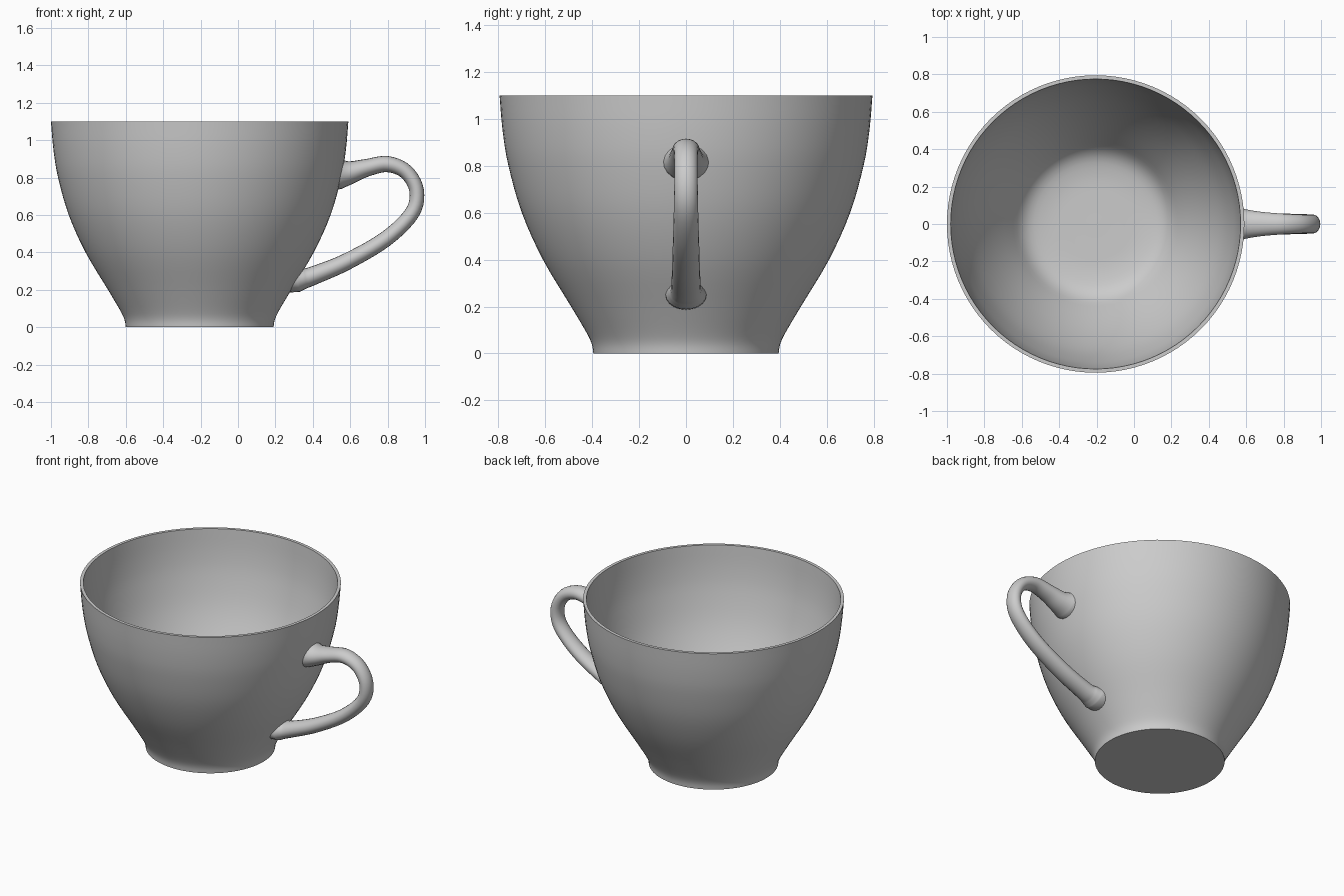
import bpy, bmesh
from math import sin, cos, pi, sqrt
from mathutils import Vector

if "Cube" in bpy.data.objects:
    bpy.data.objects.remove(bpy.data.objects["Cube"])

AXIS_X = -0.205
# outer wall and inner wall as (radius, z)
OUTER = [(0.395, 0), (0.402, 0.04), (0.425, 0.09), (0.49, 0.2), (0.61, 0.4),
         (0.70, 0.6), (0.757, 0.8), (0.782, 0.95), (0.795, 1.1)]
INNER = [(0.775, 1.1), (0.762, 0.95), (0.736, 0.8), (0.678, 0.6), (0.585, 0.4),
         (0.463, 0.2), (0.38, 0.09), (0.27, 0.055), (0.12, 0.05), (0.0, 0.05)]
# handle path as (x, z, half thickness, half width)
HANDLE = [(0.54, 0.82, 0.085, 0.10), (0.60, 0.827, 0.062, 0.078), (0.69, 0.853, 0.047, 0.064),
          (0.80, 0.872, 0.043, 0.055), (0.90, 0.83, 0.04, 0.05), (0.955, 0.73, 0.039, 0.05),
          (0.93, 0.61, 0.04, 0.052), (0.79, 0.472, 0.042, 0.056), (0.58, 0.35, 0.045, 0.06),
          (0.40, 0.275, 0.05, 0.064), (0.35, 0.26, 0.056, 0.075), (0.31, 0.25, 0.066, 0.088)]


def spline(pts, steps):
    """Smooth curve through points of any dimension."""
    p = [pts[0]] + pts + [pts[-1]]
    out = []
    for i in range(1, len(p) - 2):
        for s in range(steps):
            t = s / steps
            out.append(tuple(0.5 * (2 * b + (c - a) * t + (2 * a - 5 * b + 4 * c - d) * t * t
                                    + (3 * b - a - 3 * c + d) * t ** 3)
                             for a, b, c, d in zip(*p[i - 1:i + 3])))
    return out + [pts[-1]]


def wall_radius(z):
    for (r0, z0), (r1, z1) in zip(OUTER, OUTER[1:]):
        if z <= z1:
            return r0 + (r1 - r0) * (z - z0) / (z1 - z0)
    return OUTER[-1][0]


def make_object(name, rings, angle):
    """Skin a list of equal rings and cap both ends."""
    bm = bmesh.new()
    loops = [[bm.verts.new(v) for v in ring] for ring in rings]
    n = len(loops[0])
    for a, b in zip(loops, loops[1:]):
        for i in range(n):
            j = (i + 1) % n
            bm.faces.new((a[i], a[j], b[j], b[i]))
    bm.faces.new(loops[0])
    bm.faces.new(loops[-1])
    bmesh.ops.remove_doubles(bm, verts=bm.verts, dist=1e-5)
    bmesh.ops.recalc_face_normals(bm, faces=bm.faces)
    me = bpy.data.meshes.new(name)
    bm.to_mesh(me)
    bm.free()
    ob = bpy.data.objects.new(name, me)
    bpy.context.collection.objects.link(ob)
    bpy.ops.object.select_all(action='DESELECT')
    ob.select_set(True)
    bpy.context.view_layer.objects.active = ob
    bpy.ops.object.shade_smooth_by_angle(angle=angle)


# cup bowl: one lathed shell, outer wall, rim, inner wall
SEG = 96
profile = spline(OUTER, 4) + spline(INNER, 4)
profile[-1] = (0.002, 0.05)
make_object("cup_bowl", [[(AXIS_X + r * cos(2 * pi * i / SEG), r * sin(2 * pi * i / SEG), z)
                          for i in range(SEG)] for r, z in profile], pi / 6)

# handle: oval section swept along the path, both ends fitted to the wall
path = spline(HANDLE, 5)
rings = []
for k, (x, z, ht, hw) in enumerate(path):
    a, b = path[max(k - 1, 0)], path[min(k + 1, len(path) - 1)]
    tan = Vector((b[0] - a[0], 0, b[1] - a[1])).normalized()
    nrm = Vector((-tan.z, 0, tan.x))
    ring = []
    for i in range(20):
        t = 2 * pi * i / 20
        v = Vector((x, 0, z)) + nrm * (ht * cos(t)) + Vector((0, hw * sin(t), 0))
        surf = AXIS_X + sqrt(wall_radius(v.z) ** 2 - v.y ** 2) - 0.008
        v.x = surf if k in (0, len(path) - 1) else max(v.x, surf)
        ring.append(v)
    rings.append(ring)
make_object("handle", rings, pi / 4)
